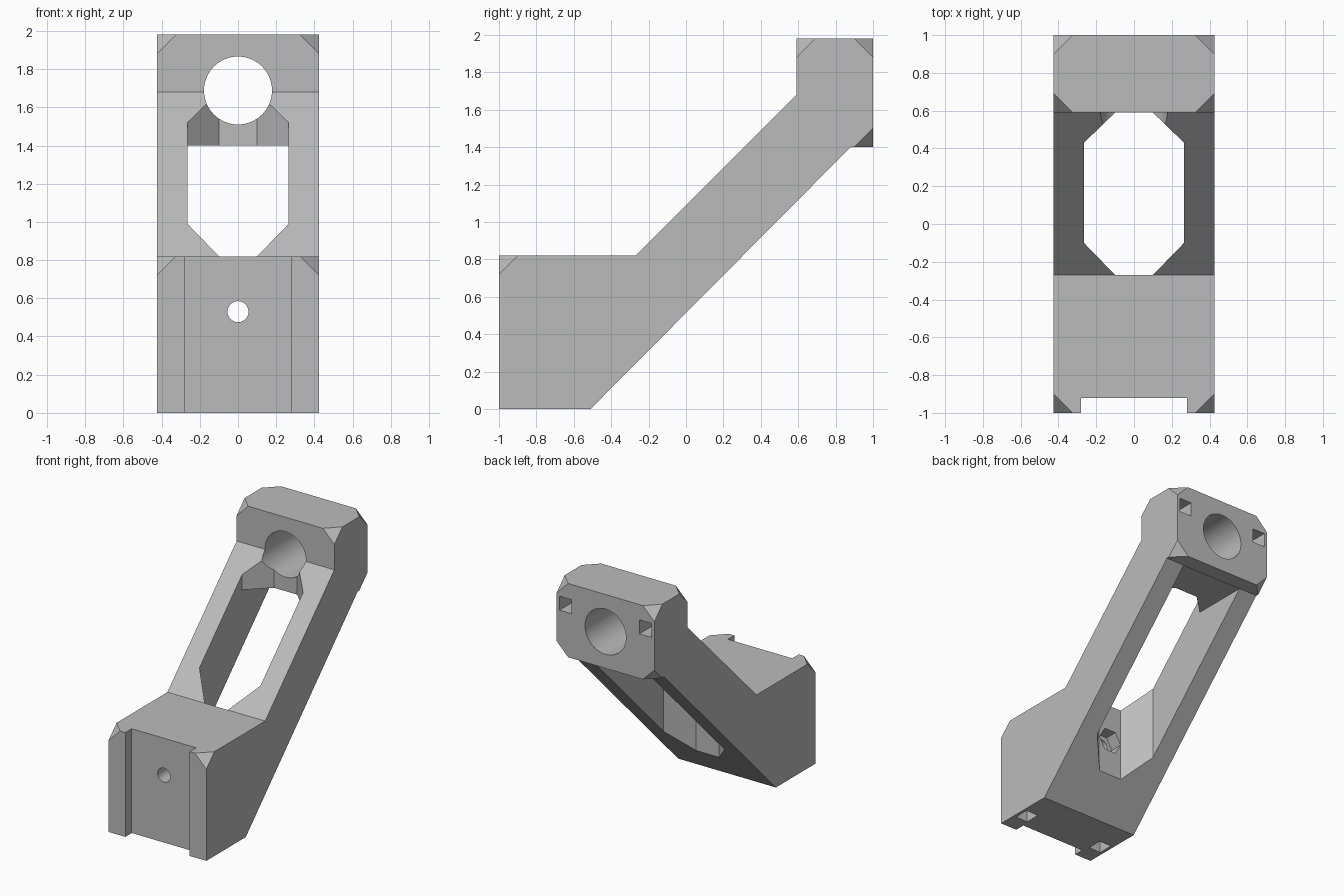
import bpy, bmesh, math
from mathutils import Vector

cube = bpy.data.objects.get("Cube")
if cube:
    bpy.data.objects.remove(cube, do_unlink=True)

HALF = 0.425      # half width of the bracket
CUT = 0.1         # size of the corner cuts

grey = bpy.data.materials.new("plain grey")
grey.use_nodes = True
colour = (0.5, 0.5, 0.5, 1)
grey.diffuse_color = colour
grey.node_tree.nodes["Principled BSDF"].inputs["Base Color"].default_value = colour


def finish(bm, name):
    bmesh.ops.recalc_face_normals(bm, faces=bm.faces)
    mesh = bpy.data.meshes.new(name)
    bm.to_mesh(mesh)
    bm.free()
    mesh.materials.append(grey)
    obj = bpy.data.objects.new(name, mesh)
    bpy.context.collection.objects.link(obj)
    return obj


def prism(name, points, axis, lo, hi):
    """Extrude a 2D outline along an axis; the points use the other two axes in order."""
    bm = bmesh.new()
    verts = []
    for p in points:
        co = list(p)
        co.insert(axis, lo)
        verts.append(bm.verts.new(co))
    face = bm.faces.new(verts)
    new = bmesh.ops.extrude_face_region(bm, geom=[face])["geom"]
    shift = Vector((0, 0, 0))
    shift[axis] = hi - lo
    bmesh.ops.translate(bm, vec=shift, verts=[v for v in new if isinstance(v, bmesh.types.BMVert)])
    return finish(bm, name)


def box(name, x, y, z):
    return prism(name, [(x[0], y[0]), (x[1], y[0]), (x[1], y[1]), (x[0], y[1])], 2, *z)


def round_hole(name, radius, z, y, sides):
    ring = [(radius * math.cos(math.tau * i / sides), z + radius * math.sin(math.tau * i / sides))
            for i in range(sides)]
    return prism(name, ring, 1, *y)


def corner_cutter(name, centre):
    """Octahedron that slices one box corner evenly."""
    bm = bmesh.new()
    for axis in range(3):
        for s in (-CUT, CUT):
            co = Vector(centre)
            co[axis] += s
            bm.verts.new(co)
    bmesh.ops.convex_hull(bm, input=bm.verts)
    return finish(bm, name)


# Main body: side outline extruded across the width
outline = [(-1, 0), (-0.51, 0), (0.88, 1.4), (1, 1.4), (1, 1.98),
           (0.59, 1.98), (0.59, 1.68), (-0.27, 0.82), (-1, 0.82)]
body = prism("angled_bracket", outline, 0, -HALF, HALF)

# Arm window: an upright eight-sided opening, cleared level behind
window = [(-0.1, -0.27), (0.1, -0.27), (0.265, -0.1), (0.265, 0.43),
          (0.1, 0.59), (-0.1, 0.59), (-0.265, 0.43), (-0.265, -0.1)]
cutters = [
    prism("window_cutter", window, 2, -0.2, 2.2),
    box("window_back_cutter", (-0.265, 0.265), (0.3, 1.1), (0.6, 1.399)),
    # Front channel, large head bore, screw hole and nut pocket
    box("channel_cutter", (-0.28, 0.28), (-1.2, -0.92), (-0.2, 1.0)),
    round_hole("bore_cutter", 0.178, 1.688, (0.3, 1.2), 64),
    round_hole("screw_cutter", 0.055, 0.53, (-1.1, -0.1), 32),
    round_hole("nut_cutter", 0.1, 0.53, (-0.37, -0.2), 6),
]

# Paired corner cuts and small square pockets
for side in (-1, 1):
    for y, z in ((-1, 0.82), (0.59, 1.98), (1, 1.98), (1, 1.4)):
        cutters.append(corner_cutter("corner_cutter", (side * HALF, y, z)))
    xs = sorted((side * 0.295, side * 0.4))
    cutters.append(box("back_pocket_cutter", xs, (0.82, 1.1), (1.75, 1.86)))
    cutters.append(box("base_pocket_cutter", xs, (-0.86, -0.74), (-0.1, 0.18)))

# Carve the body
bpy.ops.object.select_all(action='DESELECT')
body.select_set(True)
bpy.context.view_layer.objects.active = body
for cutter in cutters:
    cutter.hide_render = True
    mod = body.modifiers.new(cutter.name, 'BOOLEAN')
    mod.operation = 'DIFFERENCE'
    mod.solver = 'EXACT'
    mod.object = cutter
    bpy.ops.object.modifier_apply(modifier=mod.name)
for cutter in cutters:
    bpy.data.objects.remove(cutter, do_unlink=True)

# Smooth bores, crisp edges elsewhere
bpy.ops.object.shade_smooth_by_angle(angle=math.radians(30))
